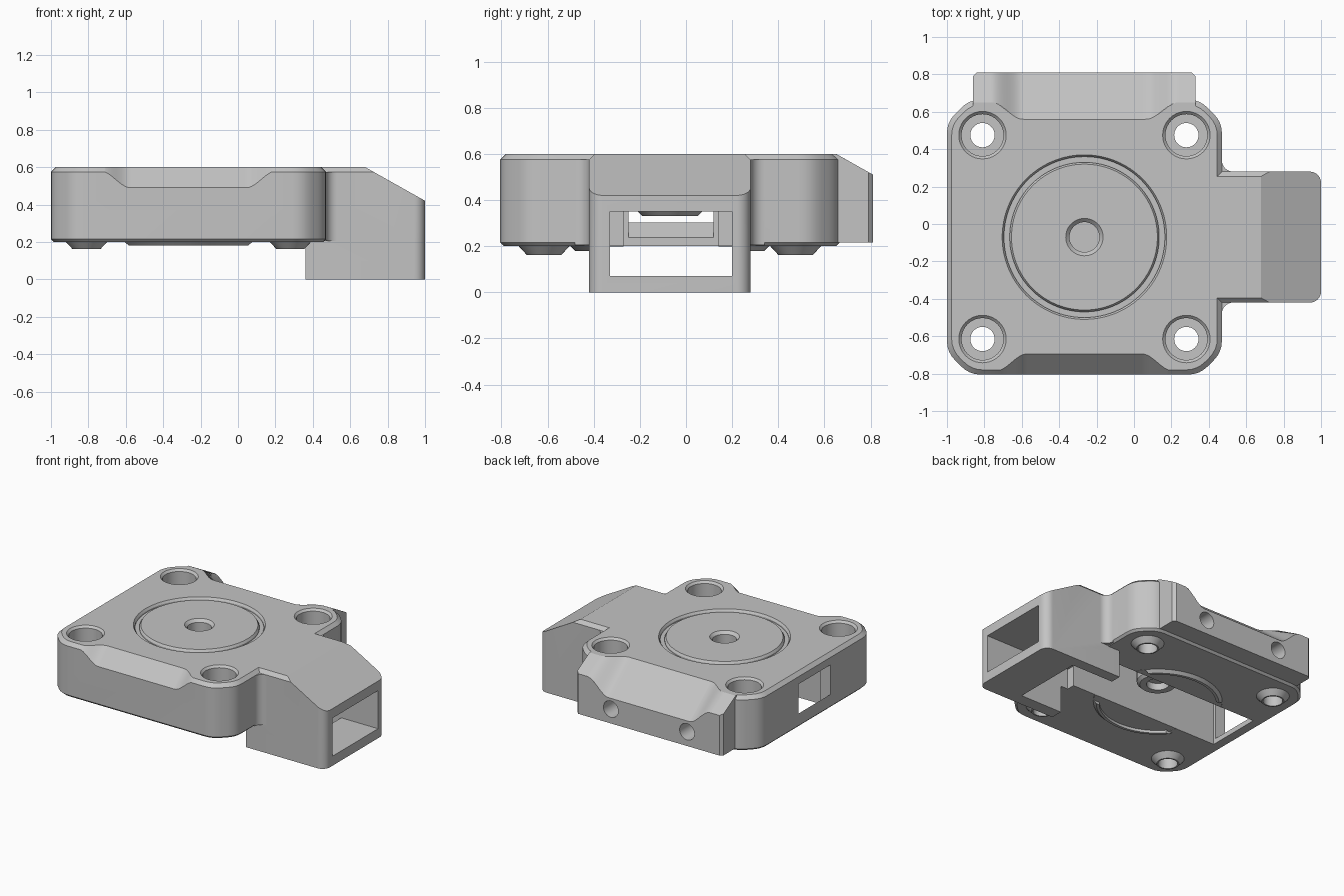
import bpy, bmesh, math

cube = bpy.data.objects.get("Cube")
if cube:
    bpy.data.objects.remove(cube)

SHADE = (0.55, 0.55, 0.55, 1)
grey = bpy.data.materials.new("mid grey")
grey.use_nodes = True
grey.diffuse_color = SHADE
grey.node_tree.nodes["Principled BSDF"].inputs["Base Color"].default_value = SHADE

CX, CY, TOP, BOTTOM = -0.265, -0.07, 0.6, 0.2
SCREWS = [(CX + sx * 0.545, CY + sy * 0.545) for sx in (-1, 1) for sy in (-1, 1)]


def loft(name, rings):
    """Closed solid through rings that have equal point counts."""
    bm = bmesh.new()
    loops = [[bm.verts.new(p) for p in ring] for ring in rings]
    n = len(loops[0])
    for a, b in zip(loops, loops[1:]):
        for i in range(n):
            j = (i + 1) % n
            bm.faces.new((a[i], a[j], b[j], b[i]))
    bm.faces.new(loops[0][::-1])
    bm.faces.new(loops[-1])
    bmesh.ops.recalc_face_normals(bm, faces=bm.faces)
    mesh = bpy.data.meshes.new(name)
    bm.to_mesh(mesh)
    bm.free()
    obj = bpy.data.objects.new(name, mesh)
    mesh.materials.append(grey)
    bpy.context.collection.objects.link(obj)
    return obj


def prism(name, outline, z0, z1):
    return loft(name, [[(x, y, z) for x, y in outline] for z in (z0, z1)])


def box(name, x0, x1, y0, y1, z0, z1):
    return prism(name, [(x0, y0), (x1, y0), (x1, y1), (x0, y1)], z0, z1)


def turned(name, x, y, profile, n=64):
    """Round solid from (radius, height) pairs."""
    turn = [2 * math.pi * i / n for i in range(n)]
    return loft(name, [[(x + r * math.cos(t), y + r * math.sin(t), z) for t in turn]
                       for r, z in profile])


def combine(target, tool, operation):
    mod = target.modifiers.new(tool.name, 'BOOLEAN')
    mod.operation, mod.solver, mod.object = operation, 'EXACT', tool
    bpy.context.view_layer.objects.active = target
    bpy.ops.object.modifier_apply(modifier=mod.name)
    bpy.data.objects.remove(tool)


def add(tool):
    combine(housing, tool, 'UNION')


def cut(tool):
    combine(housing, tool, 'DIFFERENCE')


def octagon(inset, z):
    """Block outline with softened corners."""
    h, k = 0.735 - inset, 0.615 - inset * 0.5
    pts = [(h, -k), (h, k), (k, h), (-k, h), (-h, k), (-h, -k), (-k, -h), (k, -h)]
    ring = []
    for i, p in enumerate(pts):
        ends = []
        for q in (pts[i - 1], pts[(i + 1) % 8]):
            f = 0.06 / math.dist(p, q)
            ends.append((p[0] + (q[0] - p[0]) * f, p[1] + (q[1] - p[1]) * f))
        for t in (0, 0.25, 0.5, 0.75, 1):
            x, y = [(1 - t) ** 2 * a + 2 * t * (1 - t) * c + t * t * b
                    for a, c, b in zip(ends[0], p, ends[1])]
            ring.append((CX + x, CY + y, z))
    return ring


def blend(x, half, width):
    """0 at the ends, 1 in the middle, eased between."""
    t = min(max((half - abs(x - CX)) / width, 0), 1)
    return t * t * (3 - 2 * t)


# Main block with chamfered rims
housing = loft("motor_mount_housing", [octagon(0.015, BOTTOM), octagon(0, 0.215),
                                       octagon(0, 0.575), octagon(0.025, TOP)])

# Back plate
add(prism("back_plate", [(-0.86, 0.4), (0.33, 0.4), (0.33, 0.79), (0.31, 0.81),
                         (-0.84, 0.81), (-0.86, 0.79)], 0.215, TOP))

# Scooped slopes along the front and back rims
front, back = [], []
for i in range(121):
    x = CX + 0.65 * (i / 60 - 1)
    b = blend(x, 0.47, 0.16)
    d = 0.02 + 0.09 * b
    y = CY - 0.735
    front.append([(x, y - 0.1, 0.5 - d), (x, y + d + 0.1, 0.7), (x, y - 0.1, 0.7)])
    b = blend(x, 0.5, 0.17)
    y, z = 0.65 - 0.09 * b, 0.51 - 0.11 * b
    slope = (TOP - z) / (0.81 - y)
    back.append([(x, 0.91, z - 0.1 * slope), (x, y - 0.1 / slope, 0.7), (x, 0.91, 0.7)])
cut(loft("front_scoop", front))
cut(loft("back_scoop", back))

# Side arm with sloping nose and rounded end
arm = loft("cable_arm", [[(0.36, y, 0), (1, y, 0), (1, y, 0.42), (0.68, y, TOP), (0.36, y, TOP)]
                         for y in (-0.42, 0.28)])
bm = bmesh.new()
bm.from_mesh(arm.data)
corners = [e for e in bm.edges if all(v.co.x > 0.99 for v in e.verts)
           and abs(e.verts[0].co.y - e.verts[1].co.y) < 0.01]
bmesh.ops.bevel(bm, geom=corners, offset=0.06, segments=8, profile=0.5, affect='EDGES')
rims = [e for e in bm.edges if all(v.co.z > 0.59 for v in e.verts)
        and abs(e.verts[0].co.y - e.verts[1].co.y) < 0.01]
bmesh.ops.bevel(bm, geom=rims, offset=0.025, segments=1, affect='EDGES')
bm.to_mesh(arm.data)
bm.free()
add(arm)

# Concave fillets where the arm meets the block
for y, s in ((0.28, 1), (-0.42, -1)):
    arc = [(0.53 - 0.06 * math.cos(t), y + s * (0.06 - 0.06 * math.sin(t)))
           for t in [math.pi / 2 * i / 8 for i in range(9)]]
    add(prism("arm_fillet", arc + [(0.53, y - s * 0.03), (0.44, y - s * 0.03), (0.44, y + s * 0.06)],
              0.205, 0.575))

# Raised ring and screw bosses underneath
ring = turned("under_ring", CX, CY, [(0.41, 0.18), (0.43, BOTTOM), (0.43, 0.25)])
combine(ring, turned("ring_core", CX, CY, [(0.39, 0.1), (0.39, 0.3)]), 'DIFFERENCE')
combine(ring, box("ring_gap", -0.93, 0.6, -0.33, 0.2, 0.1, 0.199), 'DIFFERENCE')
add(ring)
for x, y in SCREWS:
    add(turned("screw_boss", x, y, [(0.075, 0.162), (0.11, BOTTOM), (0.11, 0.25)], 32))

# Counterbored screw holes
for x, y in SCREWS:
    cut(turned("screw_hole", x, y, [(0.065, 0.1), (0.065, 0.38), (0.112, 0.38),
                                    (0.112, 0.585), (0.127, TOP), (0.127, 0.65)], 40))

# Circular groove around the top face
groove = turned("groove", CX, CY, [(0.43, 0.575), (0.43, 0.585), (0.44, TOP), (0.44, 0.65)], 96)
combine(groove, turned("groove_core", CX, CY, [(0.4, 0.5), (0.4, 0.585), (0.39, TOP), (0.39, 0.7)], 96),
        'DIFFERENCE')
cut(groove)

# Cable channel, arm tunnel and floor opening
cut(box("channel", -0.92, 0.6, -0.27, 0.14, 0.1, 0.52))
cut(box("arm_tunnel", 0.3, 1.1, -0.33, 0.2, 0.07, 0.35))
cut(box("floor_opening", 0.3, 0.7, -0.33, 0.2, -0.1, 0.2))

# End window with a sloping sill
cut(loft("end_window", [[(x, -0.25, z), (x, 0.12, z), (x, 0.12, 0.52), (x, -0.25, 0.52)]
                        for x, z in ((-0.9, 0.22), (-1.02, 0.32))]))

# Central hub with a blind bore
add(turned("hub", CX, CY, [(0.12, 0.33), (0.14, 0.35), (0.14, 0.56)], 48))
cut(turned("hub_bore", CX, CY, [(0.08, 0.42), (0.08, 0.58), (0.1, TOP), (0.1, 0.65)], 48))
cut(turned("hub_socket", CX, CY, [(0.075, 0.25), (0.075, 0.38)], 48))

# Two bolt holes in the back face
for side in (-1, 1):
    x = CX + side * 0.31
    cut(loft("bolt_hole", [[(x + 0.06 * math.cos(t), y, 0.32 + 0.06 * math.sin(t))
                            for t in [math.pi * i / 16 for i in range(32)]] for y in (0.6, 0.9)]))

# Smooth round walls, crisp edges
bpy.ops.object.select_all(action='DESELECT')
housing.select_set(True)
bpy.context.view_layer.objects.active = housing
bpy.ops.object.shade_smooth_by_angle(angle=math.radians(25))
